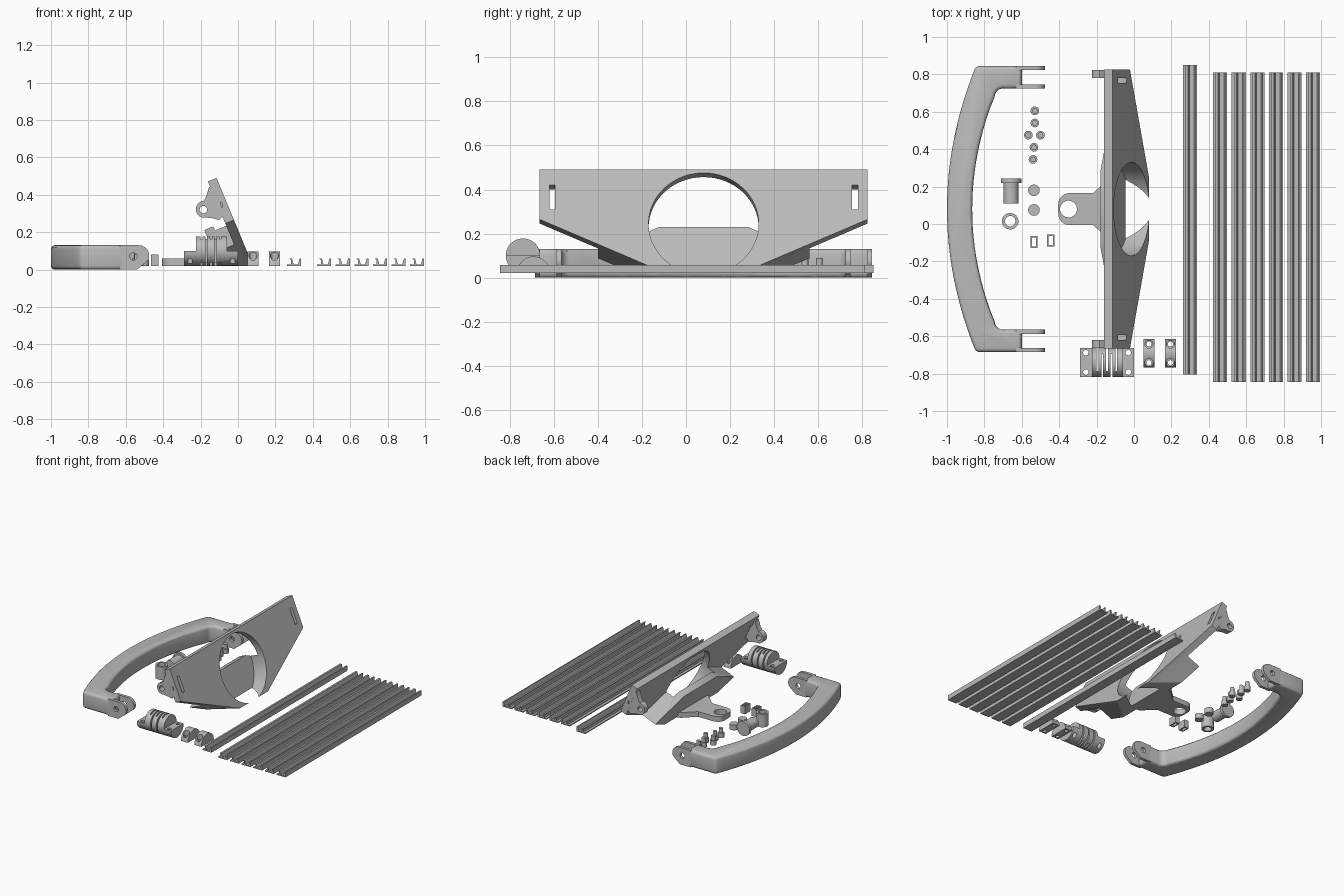
import bpy, bmesh
from math import sin, cos, pi, radians
from mathutils import Matrix

if "Cube" in bpy.data.objects:
    bpy.data.objects.remove(bpy.data.objects["Cube"])

grey = bpy.data.materials.new("plain_grey")
grey.use_nodes = True
colour = (0.5, 0.5, 0.5, 1)
grey.diffuse_color = colour
grey.node_tree.nodes["Principled BSDF"].inputs["Base Color"].default_value = colour

# Frames turn a 2D profile plus a height into model space
UP = Matrix.Identity(4)
ALONG_X = Matrix(((0, 0, 1, 0), (1, 0, 0, 0), (0, 1, 0, 0), (0, 0, 0, 1)))
ALONG_Y = Matrix(((1, 0, 0, 0), (0, 0, 1, 0), (0, 1, 0, 0), (0, 0, 0, 1)))
TILT = radians(22.5)
FLOOR, MID = 0.02, 0.08
SLOPE = Matrix(((0, -sin(TILT), cos(TILT), 0.08), (1, 0, 0, 0),
                (0, cos(TILT), sin(TILT), FLOOR), (0, 0, 0, 1)))
parts = []


def prism(name, pts, a, b, frame=UP):
    bm = bmesh.new()
    face = bm.faces.new([bm.verts.new((p, q, a)) for p, q in pts])
    ext = bmesh.ops.extrude_face_region(bm, geom=[face])["geom"]
    bmesh.ops.translate(bm, vec=(0, 0, b - a),
                        verts=[v for v in ext if isinstance(v, bmesh.types.BMVert)])
    bm.transform(frame)
    bmesh.ops.recalc_face_normals(bm, faces=bm.faces)
    mesh = bpy.data.meshes.new(name)
    bm.to_mesh(mesh)
    bm.free()
    mesh.materials.append(grey)
    ob = bpy.data.objects.new(name, mesh)
    bpy.context.collection.objects.link(ob)
    parts.append(ob)
    return ob


def arc(c, d, r, start=0, end=360, n=32):
    full = end - start == 360
    steps = n if full else n + 1
    angles = [radians(start + (end - start) * i / n) for i in range(steps)]
    return [(c + r * cos(t), d + r * sin(t)) for t in angles]


def rect(x0, x1, y0, y1):
    return [(x0, y0), (x1, y0), (x1, y1), (x0, y1)]


def apply(ob, mod):
    bpy.context.view_layer.objects.active = ob
    bpy.ops.object.modifier_apply(modifier=mod.name)


def combine(ob, other, mode="DIFFERENCE"):
    mod = ob.modifiers.new("combine", "BOOLEAN")
    mod.operation, mod.object, mod.solver = mode, other, "EXACT"
    apply(ob, mod)
    parts.remove(other)
    bpy.data.objects.remove(other)


def cut(ob, pts, a, b, frame=UP):
    combine(ob, prism("cutter", pts, a, b, frame))


def on_slope(pts):
    return [(y, (z - FLOOR) / cos(TILT)) for y, z in pts]


def mirrored(pts):
    return pts + [(2 * MID - y, z) for y, z in reversed(pts)]


# Curved handle with forked ends
END, INNER = 0.765, 0.645
steps = [i / 12 for i in range(-12, 13)]
outline = [(-1 + 0.155 * u * u, MID + END * u) for u in steps]
outline += [(-0.6, MID + END), (-0.6, MID + INNER)]
outline += arc(-0.7, MID + INNER - 0.045, 0.045, 90, 180, 5)
outline += [(-0.865 + 0.11 * u * u, MID - 0.58 * u) for u in steps[1:-1]]
outline += arc(-0.7, MID - INNER + 0.045, 0.045, 180, 270, 5)
outline += [(-0.6, MID - INNER), (-0.6, MID - END)]
handle = prism("handle", outline, 0, 0.13)
bev = handle.modifiers.new("round", "BEVEL")
bev.width, bev.segments, bev.angle_limit = 0.02, 3, radians(40)
apply(handle, bev)
prong_shape = [(-0.63, 0), (-0.54, 0), (-0.49, 0.04)]
prong_shape += arc(-0.53, 0.075, 0.055, -20, 90, 8) + [(-0.63, 0.13)]
for side in (-1, 1):
    for off in (INNER, END - 0.022):
        y0, y1 = sorted((MID + side * off, MID + side * (off + 0.022)))
        prong = prism("handle_prong", prong_shape, y0, y1, ALONG_Y)
        cut(prong, arc(-0.56, 0.07, 0.02, n=20), y0 - 0.1, y1 + 0.1, ALONG_Y)

# Leaning plate with the thick body behind it
plate = prism("plate", on_slope(mirrored([(-0.665, 0.49), (-0.665, 0.265), (-0.09, 0.02)])),
              -0.05, 0, SLOPE)
body = prism("body", on_slope(mirrored([(-0.12, 0.275), (-0.4, 0.152), (-0.09, 0.02)])),
             -0.167, -0.03, SLOPE)
combine(plate, body, "UNION")
cut(plate, arc(MID, 0.243, 0.25, n=64), -0.115, 0.1, SLOPE)
cut(plate, rect(-1, 1, -1, 1), -1, FLOOR)

# Hinge ears and slots at both ends of the plate
ear_shape = [(-0.08, 0.29), (-0.1, 0.40), (-0.14, 0.45), (-0.155, 0.44), (-0.172, 0.385)]
ear_shape += arc(-0.18, 0.322, 0.045, 95, 280, 16) + [(-0.14, 0.275), (-0.1, 0.265)]
for side in (-1, 1):
    y0, y1 = sorted((MID + side * 0.7, MID + side * 0.744))
    ear = prism("hinge_ear", ear_shape, y0, y1, ALONG_Y)
    cut(ear, arc(-0.185, 0.32, 0.02, n=20), y0 - 0.1, y1 + 0.1, ALONG_Y)
    cut(plate, arc(-0.1, 0.345, 0.018, n=20), y0 - 0.03, y1 + 0.03, ALONG_Y)
    yc = MID + side * 0.687
    cut(plate, on_slope(rect(yc - 0.013, yc + 0.013, 0.31, 0.42)), -0.1, 0.1, SLOPE)

# Flat lug with an eye, flaring into the body
flare = [(-0.08, MID - 0.18), (-0.13, MID - 0.17), (-0.18, MID - 0.12), (-0.22, MID - 0.085)]
lug_shape = flare + arc(-0.345, MID - 0.025, 0.06, 270, 180, 8)
lug_shape += arc(-0.345, MID + 0.025, 0.06, 180, 90, 8)
lug_shape += [(x, 2 * MID - y) for x, y in reversed(flare)]
lug = prism("lug", lug_shape, FLOOR, 0.06)
cut(lug, arc(-0.35, MID, 0.045), 0, 0.1)

# Slotted shaft coupler with stepped ends
CY, CZ = -0.74, 0.1
coupler = prism("coupler", arc(CY, CZ, 0.078, n=40), -0.29, 0, ALONG_X)
for x0, x1 in ((-0.3, -0.225), (-0.06, 0.01)):
    cut(coupler, rect(x0, x1, -0.9, -0.6), CZ, 0.3)
cut(coupler, arc(CY, CZ, 0.03), -0.4, 0.1, ALONG_X)
for x in (-0.257, -0.03):
    for side in (-1, 1):
        cut(coupler, arc(x, CY + side * 0.052, 0.015, n=16), 0, 0.2)
for i, x in enumerate((-0.195, -0.17, -0.145, -0.12, -0.095)):
    y0 = -0.9 if i % 2 else CY - 0.045
    cut(coupler, rect(x - 0.005, x + 0.005, y0, y0 + 0.205), 0, 0.3)

# Half-round clamp caps
for x in (0.08, 0.195):
    cap = prism("clamp_cap", arc(-0.692, FLOOR, 0.076, 0, 180, 20), x - 0.03, x + 0.03, ALONG_X)
    cut(cap, arc(-0.692, FLOOR, 0.03), 0, 0.4, ALONG_X)
    for side in (-1, 1):
        y = -0.692 + side * 0.05
        cut(cap, arc(x, y, 0.014, n=16), 0, 0.2)
        cut(cap, arc(x, y, 0.022, n=16), 0.05, 0.2)

# Long rails: one apart, six in a row
rail_shape = [(0, 0), (0.075, 0), (0.075, 0.038), (0.066, 0.038), (0.058, 0.008),
              (0.034, 0.008), (0.026, 0.038), (0.012, 0.038), (0.02, 0.03), (0.02, 0.008), (0, 0.008)]
for x, y0 in [(0.263, -0.805)] + [(0.423 + 0.1 * i * 0.995, -0.845) for i in range(6)]:
    prism("rail", [(x + p, FLOOR + q) for p, q in rail_shape], y0, y0 + 1.655, ALONG_Y)

# Small stepped pegs
for x, y in ((-0.53, 0.605), (-0.53, 0.54), (-0.565, 0.475), (-0.5, 0.475), (-0.535, 0.41), (-0.54, 0.345)):
    prism("peg_base", arc(x, y, 0.023, n=24), FLOOR, 0.055)
    prism("peg_tip", arc(x, y, 0.015, n=24), 0.05, 0.09)

# Headed pin, bushing, discs and square rings
prism("pin_shaft", arc(-0.657, 0.075, 0.04), 0.11, 0.225, ALONG_Y)
prism("pin_head", arc(-0.657, 0.075, 0.055), 0.22, 0.243, ALONG_Y)
bushing = prism("bushing", arc(-0.662, 0.015, 0.044), FLOOR, 0.12)
cut(bushing, arc(-0.662, 0.015, 0.028), 0, 0.2)
for y in (0.18, 0.075):
    prism("disc", arc(-0.535, y, 0.031), FLOOR, 0.06)
for x, y in ((-0.535, -0.095), (-0.445, -0.088)):
    ring = prism("square_ring", rect(x - 0.019, x + 0.019, y - 0.032, y + 0.032), FLOOR, 0.08)
    cut(ring, rect(x - 0.011, x + 0.011, y - 0.024, y + 0.024), 0, 0.2)

# Smooth round surfaces, keep edges sharp
bpy.ops.object.select_all(action="DESELECT")
for ob in parts:
    ob.select_set(True)
bpy.context.view_layer.objects.active = parts[0]
bpy.ops.object.shade_smooth_by_angle(angle=radians(30))
